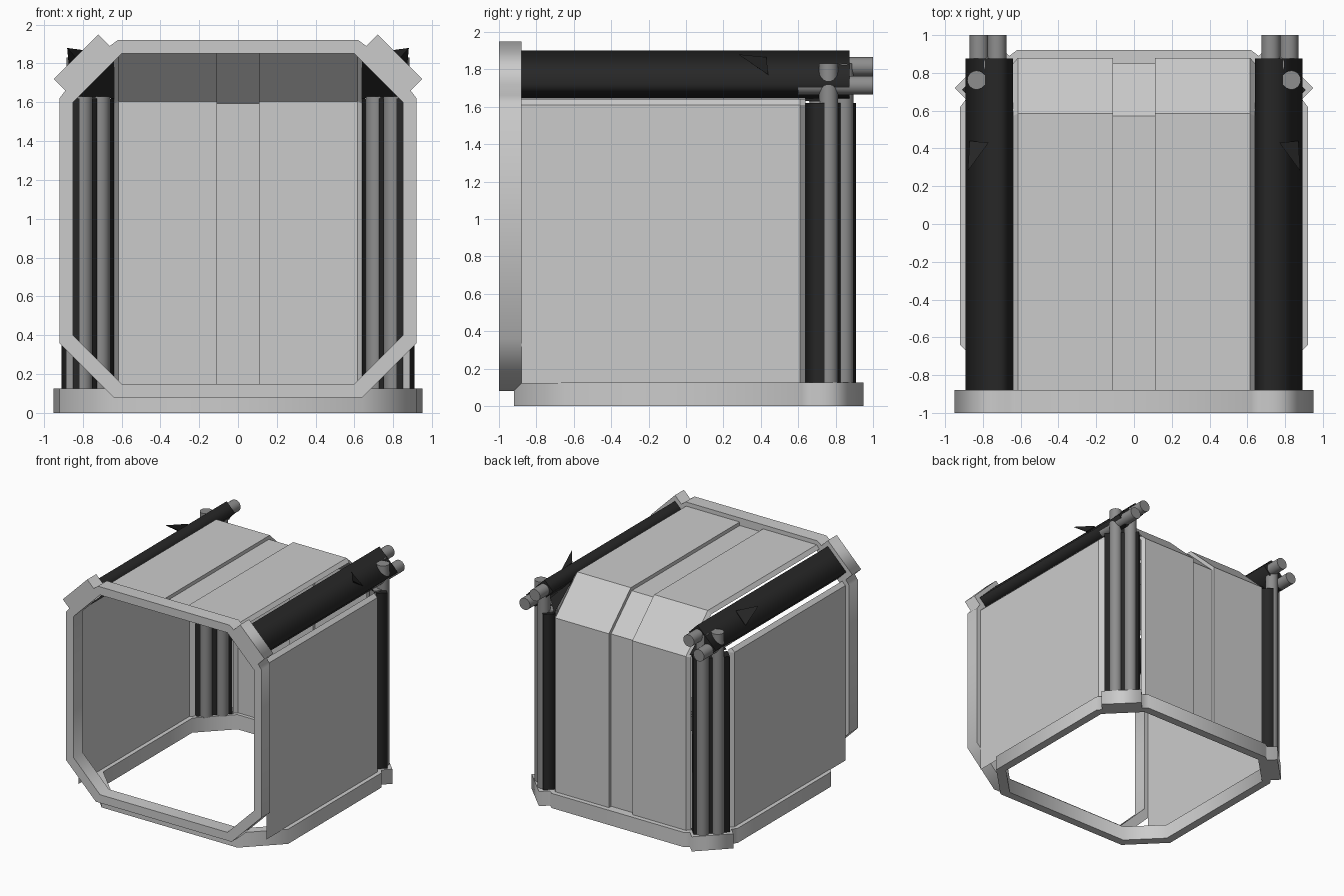
import bpy, math
from mathutils import Vector

if "Cube" in bpy.data.objects:
    bpy.data.objects.remove(bpy.data.objects["Cube"])


def mat(name, v):
    m = bpy.data.materials.new(name)
    m.diffuse_color = (v, v, v, 1)
    m.use_nodes = True
    m.node_tree.nodes["Principled BSDF"].inputs["Base Color"].default_value = m.diffuse_color
    return m


GREY = mat("trim_grey", 0.65)
BLACK = mat("black_rubber", 0.02)
STEEL = mat("pipe_grey", 0.27)


def mesh_obj(name, verts, faces, material=None):
    me = bpy.data.meshes.new(name)
    me.from_pydata(verts, [], faces)
    if material:
        me.materials.append(material)
    ob = bpy.data.objects.new(name, me)
    bpy.context.collection.objects.link(ob)
    return ob


def sheet(name, rows):
    """Surface through a grid of points."""
    n = len(rows[0])
    verts = [p for r in rows for p in r]
    faces = [(i * n + j, i * n + j + 1, (i + 1) * n + j + 1, (i + 1) * n + j)
             for i in range(len(rows) - 1) for j in range(n - 1)]
    return mesh_obj(name, verts, faces)


def plate(name, loops, depth, loc, upright=False, material=None):
    """Extruded flat outline; extra loops are holes. Upright plates lie in xz."""
    cu = bpy.data.curves.new(name, 'CURVE')
    cu.dimensions = '2D'
    cu.fill_mode = 'BOTH'
    cu.extrude = depth / 2
    for pts in loops:
        s = cu.splines.new('POLY')
        s.points.add(len(pts) - 1)
        for p, (x, y) in zip(s.points, pts):
            p.co = (x, y, 0, 1)
        s.use_cyclic_u = True
    if material:
        cu.materials.append(material)
    ob = bpy.data.objects.new(name, cu)
    bpy.context.collection.objects.link(ob)
    ob.location = loc
    if upright:
        ob.rotation_euler[0] = math.pi / 2
    bpy.ops.object.select_all(action='DESELECT')
    ob.select_set(True)
    bpy.context.view_layer.objects.active = ob
    bpy.ops.object.convert(target='MESH')
    return ob


def pipe(name, a, b, r=0.05):
    a, b = Vector(a), Vector(b)
    d = b - a
    bpy.ops.mesh.primitive_cylinder_add(vertices=24, radius=r, depth=d.length, location=(a + b) / 2)
    ob = bpy.context.object
    ob.name = name
    ob.rotation_euler = d.to_track_quat('Z', 'Y').to_euler()
    ob.data.materials.append(STEEL)
    bpy.ops.object.shade_smooth_by_angle()


# Octagonal rings: two plain chamfers below, two raised corner blocks above
block = [(.92, .62), (.89, .66), (.95, .72), (.72, .95), (.66, .89), (.62, .92)]
half = [(.64, -.92), (.92, -.64)] + block
outer = half + [(-x, y) for x, y in reversed(half)]
ih = [(.60, -.85), (.85, -.60), (.85, .60), (.60, .85)]
inner = ih + [(-x, y) for x, y in reversed(ih)]
plate("front_frame", [outer, inner], .12, (0, -.94, 1), True, GREY)
plate("base_frame", [outer, inner], .125, (0, 0, .0625), False, GREY)

# Roof, sloped rear and back wall as one folded sheet with a recessed centre strip
section = [(-.64, .03), (-.615, 0), (-.11, 0), (-.11, .03),
           (.11, .03), (.11, 0), (.615, 0), (.64, .03)]
rows = []
for x, d in section:
    k = .41 * d
    rows.append([(x, -.88, 1.885 - d), (x, .585 - k, 1.885 - d),
                 (x, .88 - d, 1.605 - k), (x, .88 - d, .12)])
roof = sheet("roof_and_back_wall", rows)
roof.data.materials.append(mat("panel_grey", 0.8))
roof.data.materials.append(GREY)
for f in roof.data.polygons:
    if abs(f.center.x) < .115:
        f.material_index = 1

for s, side in ((-1, "left"), (1, "right")):
    # Side wall with edges folded inwards
    sheet(side + "_wall", [[(s * (.885 - max(dy, dz)), y, z)
                            for z, dz in ((.12, 0), (1.61, 0), (1.64, .03))]
                           for y, dy in ((-.88, 0), (.61, 0), (.64, .035))])

    # Black corner slabs
    top = [(.72, .90), (.893, .727), (.81, .645), (.64, .82)]
    back = [(.91, .71), (.71, .91), (.64, .84), (.84, .64)]
    plate(side + "_roof_slab", [[(s * x, y) for x, y in top]], 1.755, (0, -.0025, 1), True, BLACK)
    plate(side + "_corner_slab", [[(s * x, y) for x, y in back]], 1.50, (0, 0, .87), False, BLACK)

    # Black filler where the slabs meet, and the small fin on the roof slab
    mesh_obj(side + "_corner_filler", [(s * .64, .60, 1.83), (s * .64, .87, 1.62), (s * .83, .64, 1.63)],
             [(0, 1, 2)], BLACK)
    mesh_obj(side + "_fin", [(s * .88, .28, 1.88), (s * .77, .43, 1.865),
                             (s * .87, .44, 1.77), (s * .80, .41, 1.79)],
             [(0, 1, 2), (0, 2, 3), (0, 3, 1), (1, 3, 2)], BLACK)

    # Pipes: outer and inner vertical pairs, and ends leaving the roof slab
    for x, y, h in ((.833, .762, 1.83), (.748, .845, 1.83), (.80, .71, 1.63), (.71, .80, 1.63)):
        pipe(side + "_vertical_pipe", (s * x, y, .12), (s * x, y, h))
    for x, z in ((.725, 1.815), (.82, 1.715)):
        pipe(side + "_roof_pipe", (s * x, .60, z), (s * x, 1.0, z))
